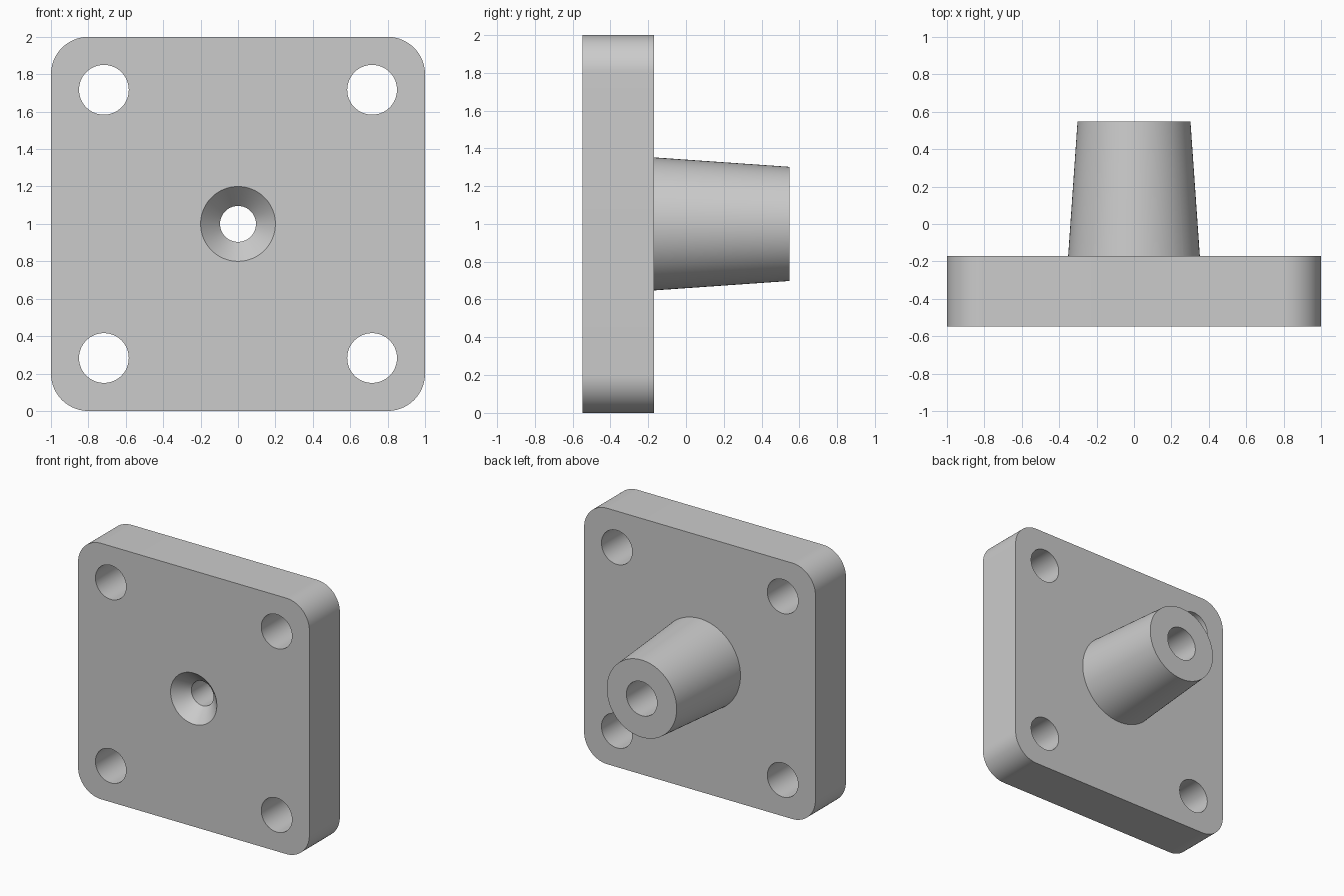
import bpy, bmesh, math
from mathutils import Matrix

if "Cube" in bpy.data.objects:
    bpy.data.objects.remove(bpy.data.objects["Cube"], do_unlink=True)

FRONT, SEAT, BACK = -0.547, -0.17, 0.547
SEGMENTS = 96

grey = bpy.data.materials.new("plain grey")
grey.use_nodes = True
grey.diffuse_color = (0.6, 0.6, 0.6, 1)
grey.node_tree.nodes["Principled BSDF"].inputs["Base Color"].default_value = (0.6, 0.6, 0.6, 1)


def add_object(name, bm):
    bmesh.ops.recalc_face_normals(bm, faces=bm.faces)
    mesh = bpy.data.meshes.new(name)
    bm.to_mesh(mesh)
    bm.free()
    mesh.materials.append(grey)
    obj = bpy.data.objects.new(name, mesh)
    bpy.context.collection.objects.link(obj)
    return obj


def turned(name, profile, x=0, z=1):
    """Closed solid of (radius, y) rings about an axis along y."""
    bm = bmesh.new()
    rings = []
    for r, y in profile:
        rings.append([bm.verts.new((x + r * math.cos(a), y, z + r * math.sin(a)))
                      for a in (math.tau * i / SEGMENTS for i in range(SEGMENTS))])
    for a, b in zip(rings, rings[1:]):
        for i in range(SEGMENTS):
            j = (i + 1) % SEGMENTS
            bm.faces.new((a[i], a[j], b[j], b[i]))
    bm.faces.new(rings[0])
    bm.faces.new(rings[-1])
    return add_object(name, bm)


def combine(target, tool, operation):
    """Apply a boolean, then discard the tool."""
    mod = target.modifiers.new(operation, 'BOOLEAN')
    mod.operation, mod.object, mod.solver = operation, tool, 'EXACT'
    bpy.context.view_layer.objects.active = target
    bpy.ops.object.modifier_apply(modifier=mod.name)
    bpy.data.objects.remove(tool, do_unlink=True)


# Square plate with rounded corners
bm = bmesh.new()
size = Matrix.Diagonal((2, SEAT - FRONT, 2, 1))
bmesh.ops.create_cube(bm, size=1, matrix=Matrix.Translation((0, (FRONT + SEAT) / 2, 1)) @ size)
corners = [e for e in bm.edges if abs(e.verts[0].co.y - e.verts[1].co.y) > 0.1]
bmesh.ops.bevel(bm, geom=corners, offset=0.2, segments=20, profile=0.5, affect='EDGES')
plate = add_object("mounting_plate_with_boss", bm)

# Tapered boss on the back, rooted inside the plate
slope = 0.05 / (BACK - SEAT)
boss = turned("boss", [(0.302 + slope * (BACK - SEAT + 0.1), SEAT - 0.1), (0.302, BACK)])
combine(plate, boss, 'UNION')

# Four corner holes
for x in (-0.717, 0.717):
    for z in (0.283, 1.717):
        combine(plate, turned("corner_hole", [(0.133, FRONT - 0.1), (0.133, SEAT + 0.1)], x, z),
                'DIFFERENCE')

# Countersink, narrow neck and wider rear bore
bore = turned("centre_bore", [(0.25, FRONT - 0.05), (0.2, FRONT), (0.096, FRONT + 0.108),
                              (0.096, SEAT), (0.133, SEAT), (0.133, BACK + 0.1)])
combine(plate, bore, 'DIFFERENCE')

# Smooth round walls, crisp rims
bpy.ops.object.select_all(action='DESELECT')
plate.select_set(True)
bpy.context.view_layer.objects.active = plate
bpy.ops.object.shade_smooth_by_angle(angle=math.radians(30))
